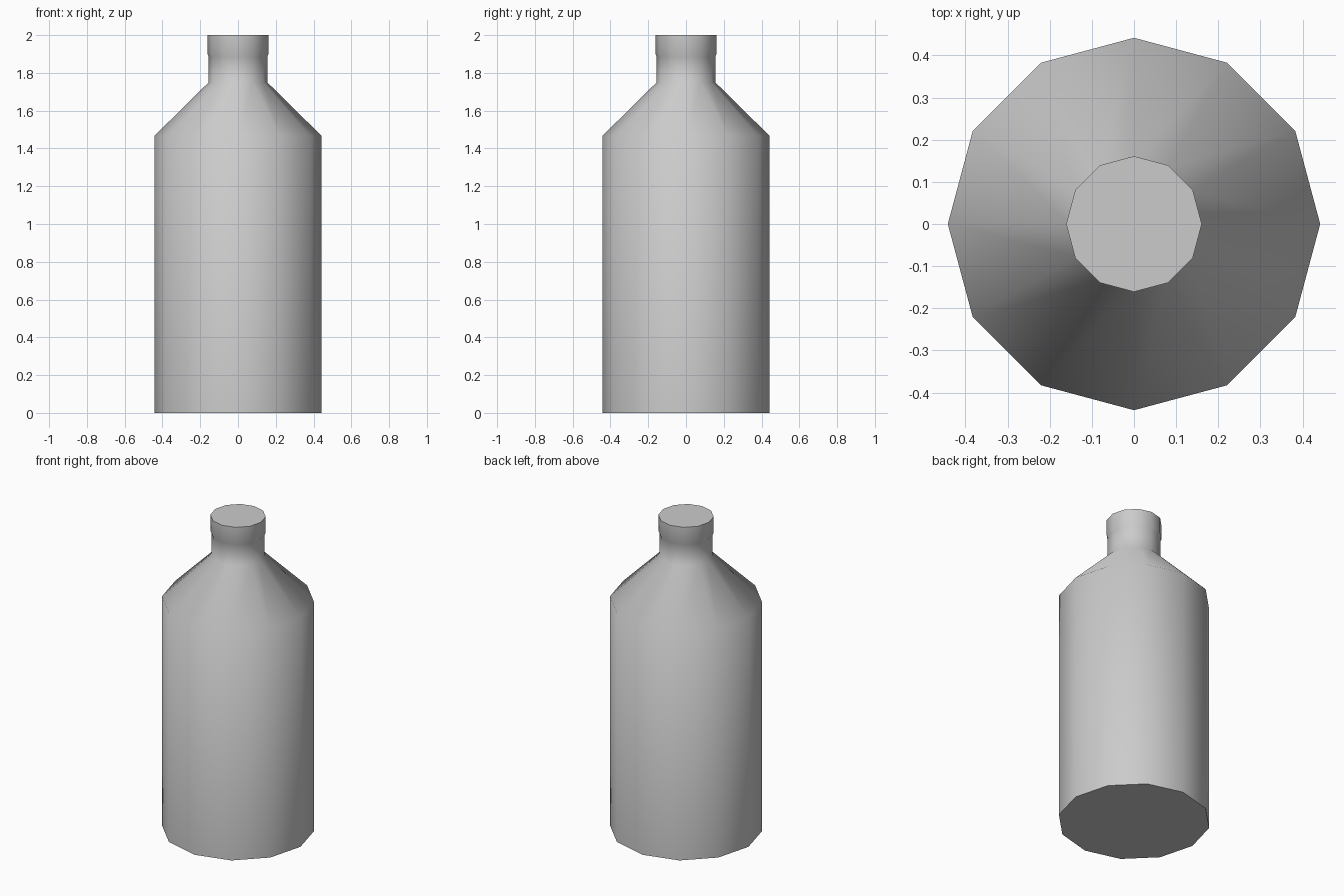
import bpy, bmesh
from math import cos, sin, tau, radians

# Remove the default cube
cube = bpy.data.objects.get("Cube")
if cube:
    bpy.data.objects.remove(cube, do_unlink=True)

SIDES = 12

# Plain grey material
grey = bpy.data.materials.new("light_grey")
grey.use_nodes = True
colour = (0.6, 0.6, 0.6, 1)
grey.diffuse_color = colour
grey.node_tree.nodes["Principled BSDF"].inputs["Base Color"].default_value = colour


def lathe(name, profile, material):
    """Spin (radius, height) points into a closed, capped solid."""
    bm = bmesh.new()
    rings = [[bm.verts.new((r * cos(tau * i / SIDES), r * sin(tau * i / SIDES), z))
              for i in range(SIDES)] for r, z in profile]
    for low, high in zip(rings, rings[1:]):
        for i in range(SIDES):
            j = (i + 1) % SIDES
            bm.faces.new((low[i], low[j], high[j], high[i]))
    bm.faces.new(rings[0][::-1])
    bm.faces.new(rings[-1])
    mesh = bpy.data.meshes.new(name)
    bm.to_mesh(mesh)
    bm.free()
    mesh.materials.append(material)
    obj = bpy.data.objects.new(name, mesh)
    bpy.context.collection.objects.link(obj)
    return obj


# Body, sloping shoulder, neck and slightly wider lip
bottle = lathe("bottle", [(0.442, 0), (0.442, 1.467), (0.155, 1.75),
                          (0.155, 1.885), (0.161, 1.9), (0.161, 2)], grey)

# Rounded sides, crisp caps
bpy.ops.object.select_all(action='DESELECT')
bottle.select_set(True)
bpy.context.view_layer.objects.active = bottle
bpy.ops.object.shade_smooth_by_angle(angle=radians(60))
